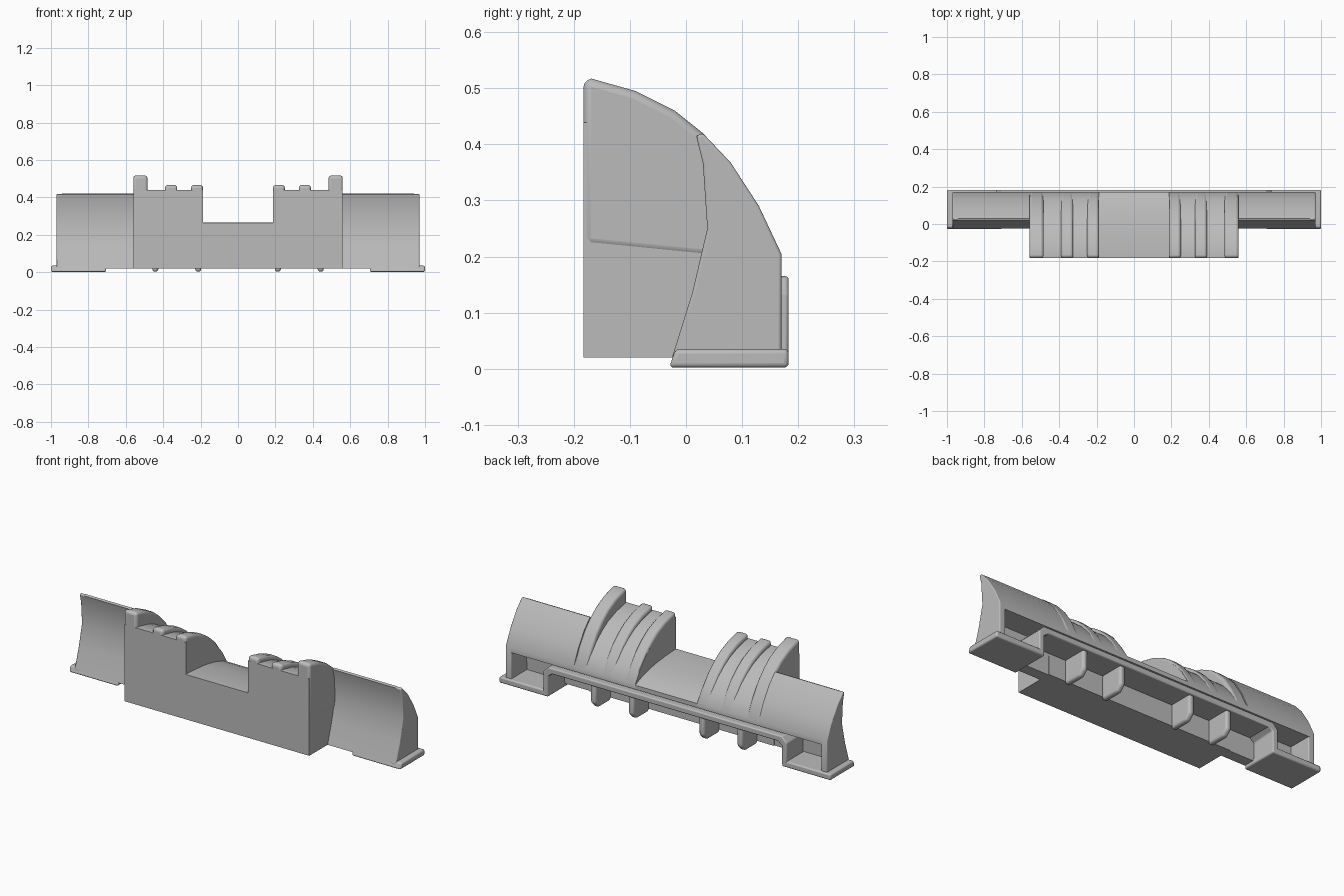
import bpy
import bmesh
from math import radians

if "Cube" in bpy.data.objects:
    bpy.data.objects.remove(bpy.data.objects["Cube"], do_unlink=True)

grey = bpy.data.materials.new("plain_grey")
grey.use_nodes = True
COLOUR = (0.5, 0.5, 0.5, 1)
grey.diffuse_color = COLOUR
grey.node_tree.nodes["Principled BSDF"].inputs["Base Color"].default_value = COLOUR

parts = []

# Outer quarter-round curve, from the front top to the back wall (y, z)
ARC = [(-0.168, 0.517), (-0.09, 0.495), (-0.02, 0.46), (0.03, 0.42),
       (0.08, 0.367), (0.13, 0.29), (0.17, 0.205)]
FRONT, BACK, INNER = -0.183, 0.17, 0.04
BOTTOM, LIP, SPRING = 0.02, 0.178, 0.2
# Concave front curve of the wings, bottom to top
CONCAVE = [(-0.025, BOTTOM), (0.011, 0.135), (0.038, 0.25), (0.03, 0.367), (0.018, 0.415)]


def arc(k):
    """The outer curve with its rise above the back wall scaled by k."""
    return [(y, SPRING + (z - SPRING) * k) for y, z in ARC]


def extrude(name, outline, lo, hi, axis="x", bevel=0):
    """Extrude a closed outline along x (outline in y, z) or y (outline in x, z)."""
    bm = bmesh.new()
    rings = []
    for d in (lo, hi):
        rings.append([bm.verts.new((d, a, b) if axis == "x" else (a, d, b)) for a, b in outline])
    first, last = rings
    bm.faces.new(first)
    bm.faces.new(last[::-1])
    for i in range(len(outline)):
        j = (i + 1) % len(outline)
        bm.faces.new((first[i], last[i], last[j], first[j]))
    bmesh.ops.recalc_face_normals(bm, faces=bm.faces)
    mesh = bpy.data.meshes.new(name)
    bm.to_mesh(mesh)
    bm.free()
    mesh.materials.append(grey)
    obj = bpy.data.objects.new(name, mesh)
    bpy.context.collection.objects.link(obj)
    if bevel:
        mod = obj.modifiers.new("rounded_edges", "BEVEL")
        mod.width = bevel
        mod.segments = 3
        mod.limit_method = "ANGLE"
        mod.angle_limit = radians(40)
    parts.append(obj)


def both_sides(name, outline, lo, hi, bevel=0):
    extrude("left_" + name, outline, lo, hi, bevel=bevel)
    extrude("right_" + name, outline, -hi, -lo, bevel=bevel)


def block_outline(k):
    """Solid front with an open step below the back wall."""
    return ([(FRONT, BOTTOM), (FRONT, SPRING + 0.315 * k)] + arc(k)
            + [(BACK, LIP), (INNER, LIP), (INNER, BOTTOM)])


def fin_outline(k):
    return [(FRONT, 0.22), (FRONT, SPRING + 0.315 * k)] + arc(k) + [(BACK, SPRING - 0.015)]


# Central block: low saddle between two raised shoulders
extrude("saddle", block_outline(0.205), -0.187, 0.187)
both_sides("shoulder", block_outline(0.757), 0.187, 0.558)

# Curved fins over the shoulders
both_sides("tall_fin", fin_outline(1), 0.484, 0.56, 0.014)
both_sides("inner_fin", fin_outline(0.84), 0.187, 0.25, 0.014)
both_sides("outer_fin", fin_outline(0.84), 0.325, 0.39, 0.014)

# Wings with a concave front, closed by solid end walls
wing = CONCAVE + arc(1)[3:] + [(BACK, LIP), (INNER, LIP), (INNER - 0.005, BOTTOM)]
end_wall = CONCAVE + arc(1)[3:] + [(BACK, BOTTOM)]
both_sides("wing", wing, 0.558, 0.94)
both_sides("end_wall", end_wall, 0.935, 0.97, 0.005)

# Foot plates under the wing ends
plate = [(-0.03, 0.002), (-0.019, 0.035), (0.183, 0.035), (0.183, 0.002)]
both_sides("foot_plate", plate, 0.705, 1.0, 0.008)

# Raised ledge that steps down to the foot plates
half = [(0.735, 0.012), (0.735, 0.135), (0.705, 0.165)]
under = [(0.68, 0.133), (0.705, 0.115), (0.705, 0.012)]
right = [(-x, z) for x, z in half[::-1]]
right_under = [(-x, z) for x, z in under[::-1]]
extrude("back_ledge", half + right + right_under + under, INNER - 0.003, 0.183, "y", 0.006)

# Ribs hanging below the ledge
rib = [(INNER - 0.005, 0.14), (INNER - 0.005, 0.004), (0.14, 0.004), (0.172, 0.035), (0.172, 0.14)]
for x, label in ((0.213, "inner_rib"), (0.442, "outer_rib")):
    both_sides(label, rib, x - 0.016, x + 0.016, 0.012)

bpy.ops.object.select_all(action="DESELECT")
for obj in parts:
    obj.select_set(True)
bpy.context.view_layer.objects.active = parts[0]
bpy.ops.object.shade_smooth_by_angle(angle=radians(35))
